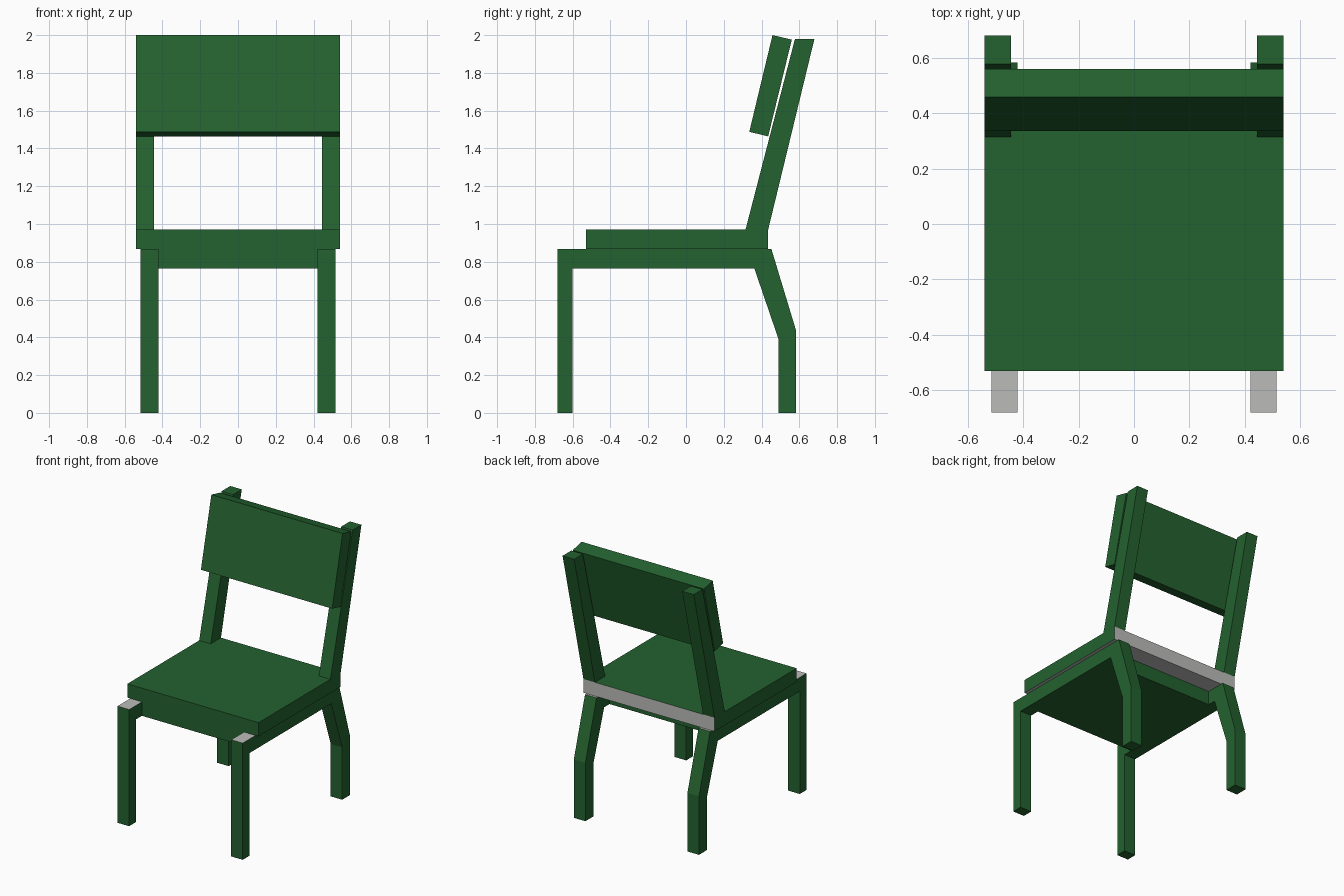
import bpy, bmesh

if "Cube" in bpy.data.objects:
    bpy.data.objects.remove(bpy.data.objects["Cube"])

def make_mat(name, rgb):
    m = bpy.data.materials.new(name)
    m.diffuse_color = (*rgb, 1)
    m.use_nodes = True
    m.node_tree.nodes["Principled BSDF"].inputs["Base Color"].default_value = m.diffuse_color
    return m

GREEN = make_mat("dark green", (0.0176, 0.122, 0.029))
GREY = make_mat("light grey", (0.50, 0.50, 0.49))

def extrude_profile(name, profile, x0, x1, grey_rule=None):
    """Closed (y, z) outline extruded from x0 to x1; grey_rule picks faces by normal."""
    bm = bmesh.new()
    face = bm.faces.new([bm.verts.new((x0, y, z)) for y, z in profile])
    res = bmesh.ops.extrude_face_region(bm, geom=[face])
    for v in res["geom"]:
        if isinstance(v, bmesh.types.BMVert):
            v.co.x = x1
    bmesh.ops.recalc_face_normals(bm, faces=bm.faces)
    bm.normal_update()
    for f in bm.faces:
        if grey_rule and grey_rule(f.normal):
            f.material_index = 1
    me = bpy.data.meshes.new(name)
    bm.to_mesh(me)
    bm.free()
    me.materials.append(GREEN)
    me.materials.append(GREY)
    ob = bpy.data.objects.new(name, me)
    bpy.context.collection.objects.link(ob)
    return ob

def rect(y0, y1, z0, z1):
    return [(y0, z0), (y1, z0), (y1, z1), (y0, z1)]

# Side frames (front leg, rail and bent back leg in one piece) and back posts
frame = [(-0.68, 0), (-0.68, 0.868), (0.452, 0.868), (0.583, 0.435), (0.583, 0),
         (0.49, 0), (0.49, 0.39), (0.362, 0.764), (-0.602, 0.764), (-0.602, 0)]
post = [(0.315, 0.97), (0.435, 0.97), (0.68, 1.98), (0.577, 1.98)]
for side, s in (("left", -1), ("right", 1)):
    extrude_profile(side + "_leg_frame", frame, s * 0.42, s * 0.515,
                    lambda n: n.z > 0.99)
    extrude_profile(side + "_back_post", post, s * 0.445, s * 0.54)

# Seat board with grey underside and rear edge
extrude_profile("seat", rect(-0.53, 0.435, 0.868, 0.97), -0.54, 0.54,
                lambda n: n.z < -0.9 or n.y > 0.9)

# Block under the seat, between the rails
extrude_profile("seat_base", rect(-0.53, 0.30, 0.764, 0.868), -0.42, 0.42)

# Tilted backrest board
extrude_profile("backrest", [(0.335, 1.488), (0.435, 1.464), (0.56, 1.976), (0.458, 2.0)],
                -0.54, 0.54)
